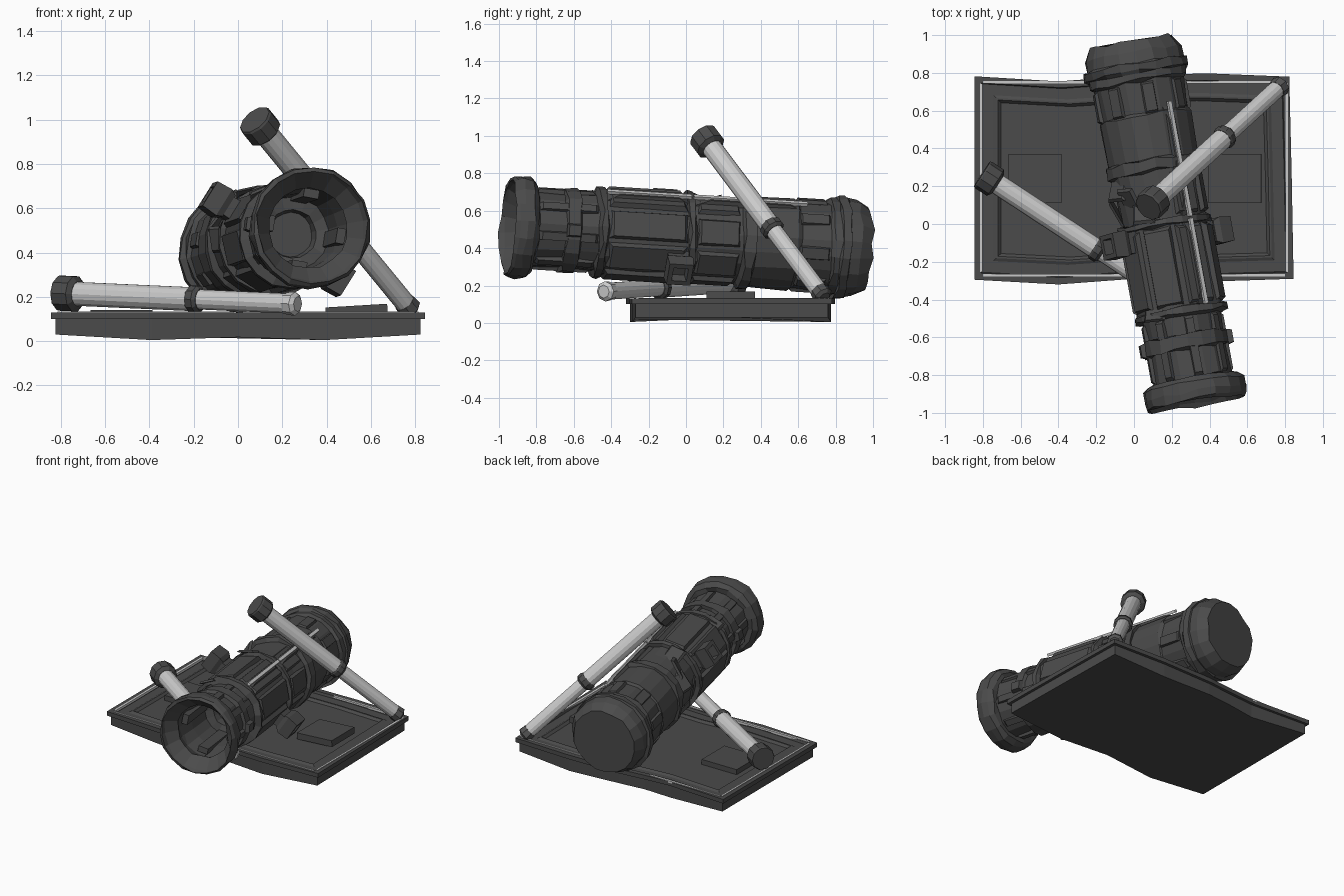
import bpy, bmesh, math, random
from mathutils import Vector, Matrix

if "Cube" in bpy.data.objects:
    bpy.data.objects.remove(bpy.data.objects["Cube"])

random.seed(4)


def material(name, v):
    m = bpy.data.materials.new(name)
    m.diffuse_color = (v, v, v, 1)
    m.use_nodes = True
    m.node_tree.nodes["Principled BSDF"].inputs["Base Color"].default_value = m.diffuse_color
    return m


DARK, MID, LIGHT = material("dark", 0.07), material("mid", 0.09), material("light", 0.6)


def make(name, loops, mat, frame=Matrix(), cap0=True, cap1=True):
    """Skin a list of equal-length vertex loops, optionally capping both ends."""
    bm = bmesh.new()
    rings = [[bm.verts.new(p) for p in lp] for lp in loops]
    n = len(rings[0])
    for a, b in zip(rings, rings[1:]):
        for i in range(n):
            j = (i + 1) % n
            bm.faces.new((a[i], a[j], b[j], b[i]))
    if cap0:
        bm.faces.new(rings[0][::-1])
    if cap1:
        bm.faces.new(rings[-1])
    bmesh.ops.recalc_face_normals(bm, faces=bm.faces)
    me = bpy.data.meshes.new(name)
    bm.to_mesh(me)
    bm.free()
    me.materials.append(mat)
    ob = bpy.data.objects.new(name, me)
    bpy.context.collection.objects.link(ob)
    ob.matrix_world = frame
    return ob


def revolve(name, frame, profile, mat, segs=18, wobble=0.0):
    """Turn (distance, radius) points about the frame's z axis, dented by wobble."""
    loops = []
    for t, r in profile:
        lp = []
        for i in range(segs):
            a = math.tau * i / segs
            dent = 1 + wobble * random.uniform(-1, 1)
            dt = 0.4 * wobble * random.uniform(-1, 1)
            lp.append((r * dent * math.cos(a), r * dent * math.sin(a), t + dt))
        loops.append(lp)
    return make(name, loops, mat, frame)


def block(name, frame, centre, size, mat, taper=1.0, turn=0.0):
    """Box in a frame, narrowing toward its +y end, turned about the frame's z."""
    cx, cy, cz = (s / 2 for s in size)
    loops = [[(x * cx * k, y * cy, z * cz * k) for x, z in
              ((-1, -1), (1, -1), (1, 1), (-1, 1))] for y, k in ((-1, 1), (1, taper))]
    f = frame @ Matrix.Rotation(turn, 4, 'Z') @ Matrix.Translation(centre)
    return make(name, loops, mat, f)


def aim(start, end, up):
    z = (Vector(end) - Vector(start)).normalized()
    x = Vector(up).cross(z).normalized()
    y = z.cross(x)
    m = Matrix((x, y, z)).transposed().to_4x4()
    m.translation = Vector(start)
    return m


# base plate: bent outline, flanged rim and recessed tray
outline = [(-.845, -.295), (-.4, -.32), (0, -.29), (.4, -.305), (.845, -.29), (.835, .25),
           (.822, .78), (.4, .797), (0, .79), (-.2, .77), (-.4, .755), (-.845, .782), (-.845, .25)]


def outline_at(inset, z):
    return [(x * (1 - inset / .84), .24 + (y - .24) * (1 - inset / .54), z) for x, y in outline]


steps = [(.02, .01), (.02, .1), (0, .1), (0, .13), (.035, .13), (.04, .112), (.1, .112),
         (.115, .12), (.125, .12), (.14, .104)]
loops = [outline_at(i, z) for i, z in steps]
loops[0] = [(x, y, .03 if abs(x) > .7 else .005 if abs(x) > .3 else .018) for x, y, z in loops[0]]
make("base_plate", loops, DARK)

# light trim along the rim
W = Matrix()
for s in (-1, 1):
    block("side_trim", W, (s * .808, .245, .127), (.014, 1.0, .014), LIGHT)
    block("front_trim", W, (s * .41, -.272, .127), (.78, .012, .014), LIGHT)
    block("back_trim", W, (s * .52, .75, .127), (.56, .012, .014), LIGHT)

# equipment pads, the right one tipped up
for x, z, tilt in ((-.525, .118, 0), (.535, .138, -.06)):
    f = Matrix.Translation((x, .24, z)) @ Matrix.Rotation(tilt, 4, 'Y')
    block("base_pad", f, (0, 0, 0), (.28, .26, .045), DARK)

# barrel: one long turned body, rolled about its own axis
roll = math.radians(33)
B = aim((.335, -.95, .515), (-.015, .965, .395), (math.sin(roll), 0, math.cos(roll)))
bore = [(.55, .1), (.5, .11), (.49, .165), (.3, .175), (.16, .2), (.1, .18), (.02, .245)]
mouth = [(0, .255), (.01, .27), (.05, .277), (.1, .27), (.125, .24), (.13, .207)]
tube = [(.28, .203), (.285, .228), (.36, .228), (.365, .203), (.46, .207), (.47, .25), (.5, .25),
        (.505, .23), (.7, .23), (.94, .225), (.95, .252), (.98, .252), (.985, .222), (1.1, .225),
        (1.24, .23), (1.25, .258), (1.3, .262), (1.305, .243), (1.54, .245), (1.55, .235)]
breech = [(1.72, .242), (1.73, .262), (1.77, .262), (1.775, .28), (1.82, .28), (1.825, .266),
          (1.88, .26), (1.945, .222)]
revolve("barrel", B, bore + mouth + tube + breech, DARK, 18, .025)

# ribs inside the bore and lengthwise ribs on the muzzle and breech tubes
for k in range(8):
    a = math.tau * (k + .5) / 8
    block("muzzle_rib", B, (0, .208, .295), (.05, .024, .34), DARK, .85, a)
    block("breech_rib", B, (0, .24, 1.63), (.07, .02, .17), DARK, .85, a)
    if k % 2:
        block("bore_rib", B, (0, .165, .33), (.07, .04, .32), DARK, 1, a)

# flat plates clad around the middle of the barrel
for k in range(8):
    a = math.tau * k / 8
    block("armor_plate", B, (0, .225, .725), (.15, .03, .43), DARK, .9, a)
    if k not in (5, 6, 7):
        block("rear_plate", B, (0, .225, 1.11), (.14, .025, .23), DARK, .88, a + .06)

# small side clips on the muzzle band
for a in (1.0, -2.0):
    block("band_clip", B, (0, .235, .32), (.07, .03, .08), DARK, .8, a)

# light guide rails along the barrel top
for z, length in ((.73, .46), (1.28, .62)):
    block("rail_bed", B, (0, .24, z), (.06, .035, length), DARK, .7)
    block("guide_rail", B, (0, .26, z), (.022, .018, length), LIGHT)

# trunnion lugs with hollow sockets, one on each side
for s in (-1, 1):
    f = B @ Matrix.Rotation(s * math.pi / 2, 4, 'Z')
    block("lug_arm", f, (0, .25, .89), (.1, .12, .12), DARK, .9)

    def square(h, y):
        return [(a * h, y, .89 + b * h) for a, b in ((-1, -1), (1, -1), (1, 1), (-1, 1))]
    make("lug_socket", [square(.055, .27), square(.07, .3), square(.065, .375),
                        square(.04, .375), square(.035, .32)], DARK, f)

# torn plate fragments around the damaged left side
for a, z, tilt, size in ((-1.0, 1.04, .4, (.12, .015, .14)), (-1.35, 1.12, -.4, (.15, .015, .12)),
                         (-1.7, 1.18, .4, (.14, .015, .12)), (-2.1, 1.06, -.35, (.12, .015, .16)),
                         (-1.2, .49, .4, (.12, .015, .07))):
    f = B @ Matrix.Rotation(a, 4, 'Z') @ Matrix.Translation((0, .235, z)) \
        @ Matrix.Rotation(tilt, 4, 'X') @ Matrix.Rotation(tilt * .6, 4, 'Z')
    block("torn_plate", f, (0, 0, 0), size, DARK, .8)

# two detached telescopic legs
for start, end, foot in (((.075, .09, 1.0), (.785, .74, .135), MID),
                         ((-.805, .265, .217), (.27, -.44, .168), LIGHT)):
    L = aim(start, end, (0, 0, 1))
    n = (Vector(end) - Vector(start)).length
    j = n * .57
    revolve("leg_head", L, [(0, .078), (.01, .083), (.085, .083), (.1, .06)], DARK, 10)
    revolve("leg_upper_tube", L, [(.09, .055), (j, .055)], LIGHT, 14)
    revolve("leg_collar", L, [(j - .025, .058), (j - .015, .064), (j + .015, .064), (j + .03, .05)], DARK, 10)
    revolve("leg_lower_tube", L, [(j, .046), (n - .05, .046)], LIGHT, 14)
    revolve("leg_foot", L, [(n - .06, .05), (n - .015, .054), (n, .035)], foot, 8)
